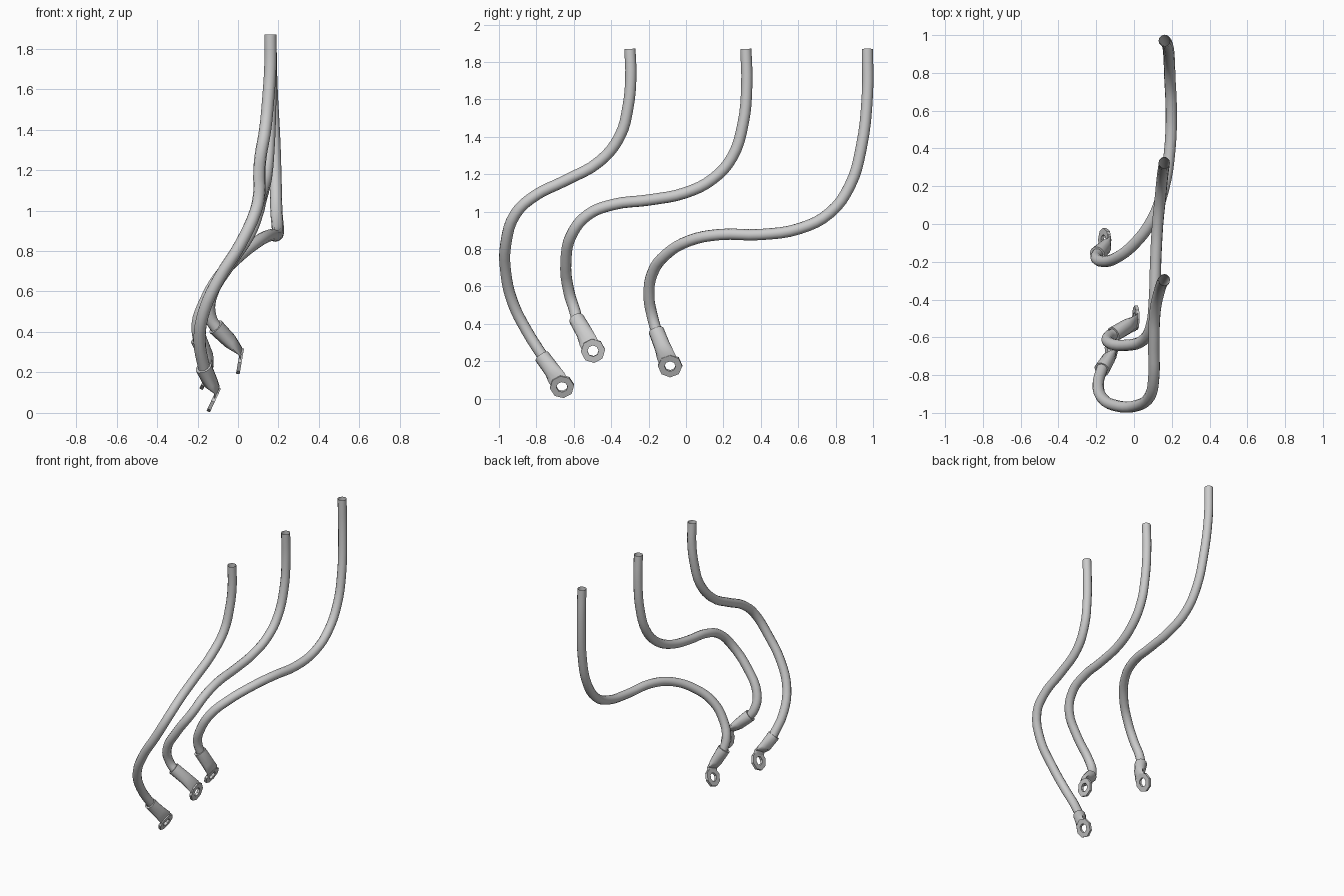
import bpy, bmesh, math
from mathutils import Vector

if "Cube" in bpy.data.objects:
    bpy.data.objects.remove(bpy.data.objects["Cube"])

CABLE_R, BARREL_R, RING_R, HOLE_R, PLATE = 0.03, 0.042, 0.065, 0.03, 0.009

# centre lines from the upright top end down to the lug
paths = {
    "front": [(.16, -.30, 1.87), (.16, -.295, 1.72), (.15, -.31, 1.56), (.135, -.353, 1.405),
              (.112, -.46, 1.27), (.105, -.647, 1.165), (.105, -.807, 1.085), (.085, -.91, .99),
              (.01, -.963, .83), (-.09, -.963, .67), (-.165, -.925, .51), (-.19, -.85, .36),
              (-.165, -.755, .21)],
    "middle": [(.16, .32, 1.87), (.16, .325, 1.68), (.158, .305, 1.47), (.15, .246, 1.29),
               (.14, .144, 1.175), (.125, -.005, 1.10), (.115, -.19, 1.063), (.108, -.396, 1.036),
               (.095, -.524, .983), (.055, -.61, .88), (-.04, -.642, .737), (-.135, -.626, .57),
               (-.135, -.595, .47), (-.10, -.58, .41)],
    "back": [(.16, .97, 1.87), (.165, .97, 1.63), (.18, .936, 1.336), (.186, .877, 1.14),
             (.19, .77, .994), (.197, .61, .91), (.19, .396, .877), (.155, .18, .877),
             (.095, .02, .845), (.0, -.107, .77), (-.095, -.18, .67), (-.165, -.198, .545),
             (-.20, -.18, .44), (-.19, -.153, .345)],
}

# lug: barrel start, barrel end, plate edge, ring centre, ring normal
lugs = {
    "front": ((-.17, -.77, .225), (-.135, -.715, .15), (-.105, -.695, .117),
              (-.12, -.663, .065), (.9, 0, -.42)),
    "middle": ((-.11, -.585, .425), (-.04, -.545, .355), (.012, -.523, .305),
               (.01, -.497, .256), (.98, 0, -.17)),
    "back": ((-.195, -.16, .365), (-.155, -.125, .275), (-.133, -.108, .228),
             (-.155, -.085, .176), (.9, 0, -.42)),
}


def finish(name, bm):
    bmesh.ops.recalc_face_normals(bm, faces=bm.faces[:])
    me = bpy.data.meshes.new(name)
    bm.to_mesh(me)
    bm.free()
    ob = bpy.data.objects.new(name, me)
    bpy.context.collection.objects.link(ob)
    bpy.context.view_layer.objects.active = ob
    for o in bpy.context.selected_objects:
        o.select_set(False)
    ob.select_set(True)
    bpy.ops.object.shade_smooth_by_angle(angle=math.radians(40))
    return ob


def bridge(bm, a, b):
    n = len(a)
    for i in range(n):
        bm.faces.new((a[i], a[(i + 1) % n], b[(i + 1) % n], b[i]))


def section(bm, c, u, v, ru, rv, n, phase=0.0):
    return [bm.verts.new(c + u * ru * math.cos(t) + v * rv * math.sin(t))
            for t in (2 * math.pi * i / n + phase for i in range(n))]


def cable(name, pts):
    cu = bpy.data.curves.new(name, 'CURVE')
    cu.dimensions = '3D'
    cu.bevel_depth = CABLE_R
    cu.bevel_resolution = 4
    cu.resolution_u = 4
    sp = cu.splines.new('BEZIER')
    sp.bezier_points.add(len(pts) - 1)
    for bp, p in zip(sp.bezier_points, pts):
        bp.co = p
        bp.handle_left_type = bp.handle_right_type = 'AUTO'
    tmp = bpy.data.objects.new(name + "_path", cu)
    bpy.context.collection.objects.link(tmp)
    bpy.context.view_layer.update()
    me = bpy.data.meshes.new_from_object(tmp.evaluated_get(bpy.context.evaluated_depsgraph_get()))
    bpy.data.objects.remove(tmp)
    bm = bmesh.new()
    bm.from_mesh(me)
    finish(name, bm)


def lug(name, p0, p1, p2, centre, normal):
    p0, p1, p2, c, nrm = (Vector(p) for p in (p0, p1, p2, centre, normal))
    nrm.normalize()
    bm = bmesh.new()
    # barrel flattening into the plate
    axis = (p1 - p0).normalized()
    along = (c - p2)
    along = (along - nrm * along.dot(nrm)).normalized()
    wide = nrm.cross(along).normalized()
    v = (wide - axis * wide.dot(axis)).normalized()
    u = v.cross(axis)
    if u.dot(nrm) < 0:
        u = -u
    lip = section(bm, p0, u, v, CABLE_R * .95, CABLE_R * .95, 12)
    s0 = section(bm, p0, u, v, BARREL_R, BARREL_R, 12)
    s1 = section(bm, p1, u, v, BARREL_R * .85, BARREL_R * 1.05, 12)
    s2 = section(bm, p2, nrm, wide, PLATE, .05, 12)
    s3 = section(bm, c - along * HOLE_R * 1.15, nrm, wide, PLATE * .9, .05, 12)
    for a, b in ((lip, s0), (s0, s1), (s1, s2), (s2, s3)):
        bridge(bm, a, b)
    bm.faces.new(s3)
    # eight-sided eyelet ring
    loops = [section(bm, c + nrm * h, along, wide, r, r, 8, math.pi / 8)
             for h, r in ((PLATE, RING_R), (PLATE, HOLE_R), (-PLATE, HOLE_R), (-PLATE, RING_R))]
    for i in range(4):
        bridge(bm, loops[i], loops[(i + 1) % 4])
    finish(name, bm)


for key in paths:
    cable(key + "_cable", paths[key])
    lug(key + "_cable_lug", *lugs[key])
